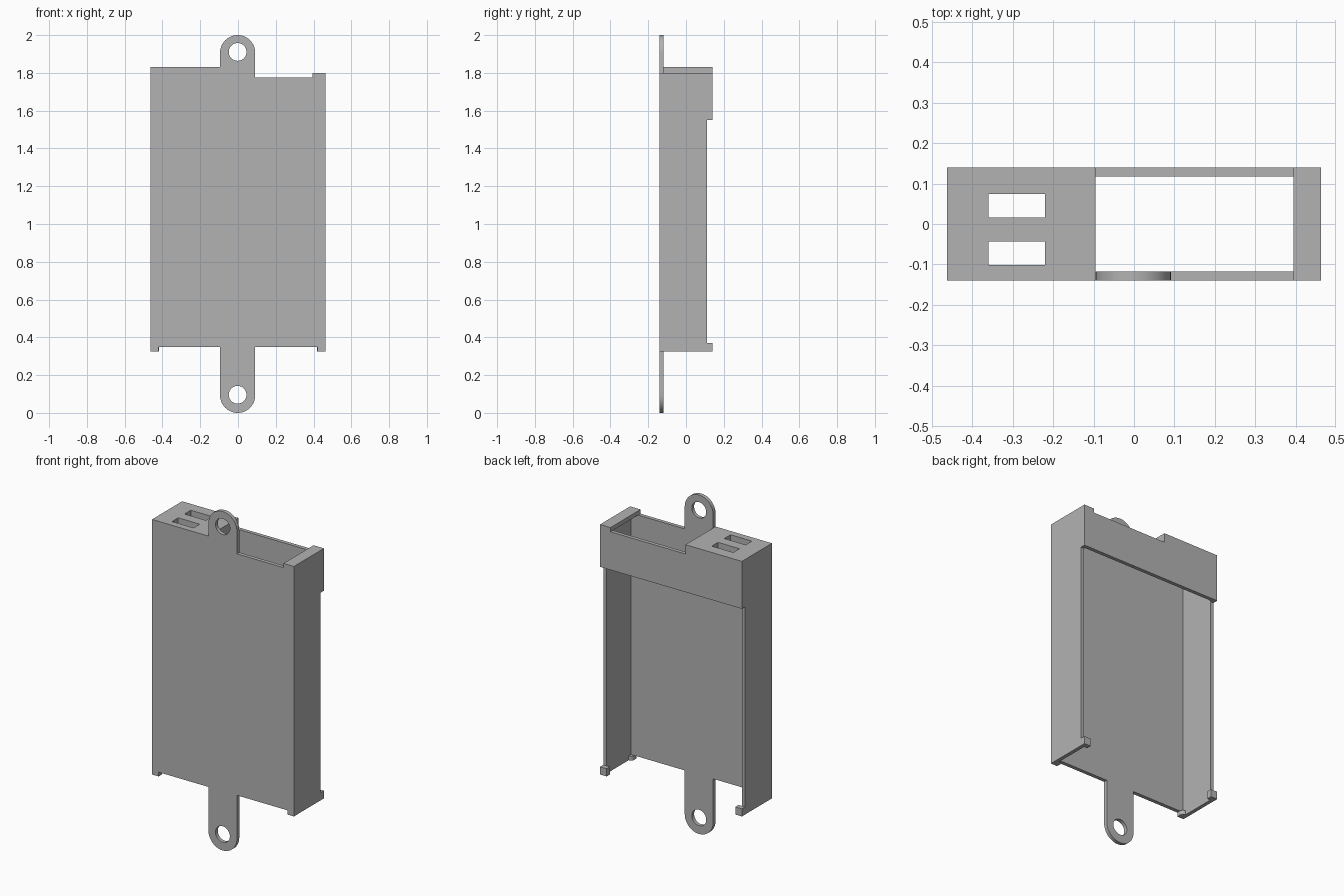
import bpy, bmesh
from math import sin, cos, pi, radians

cube = bpy.data.objects.get("Cube")
if cube:
    bpy.data.objects.remove(cube)

mat = bpy.data.materials.new("plain grey")
mat.use_nodes = True
GREY = (0.45, 0.45, 0.45, 1)
mat.diffuse_color = GREY
mat.node_tree.nodes["Principled BSDF"].inputs["Base Color"].default_value = GREY

W, D, T = 0.463, 0.14, 0.022            # half width, half depth, wall
LOW, FLOOR, RIM, CAP, TOP = 0.325, 0.35, 1.775, 1.80, 1.83
OPEN_L, OPEN_R = -0.095, 0.395          # top opening
CLIP = W - 0.043
TAB_X, TAB_R, HOLE_R = -0.002, 0.093, 0.047
parts = []


def panel(name, axis, start, end, outline, holes=()):
    """Flat outline with holes, extruded along an axis."""
    place = {"x": lambda u, v: (start, u, v),
             "y": lambda u, v: (u, start, v),
             "z": lambda u, v: (u, v, start)}[axis]
    bm = bmesh.new()
    edges = []
    for loop in (outline, *holes):
        vs = [bm.verts.new(place(u, v)) for u, v in loop]
        edges += [bm.edges.new((a, b)) for a, b in zip(vs, vs[1:] + vs[:1])]
    bmesh.ops.triangle_fill(bm, edges=edges, use_beauty=True)
    ext = bmesh.ops.extrude_face_region(bm, geom=bm.faces[:], use_keep_orig=True)
    shift = [end - start if a == axis else 0 for a in "xyz"]
    moved = [g for g in ext["geom"] if isinstance(g, bmesh.types.BMVert)]
    bmesh.ops.translate(bm, verts=moved, vec=shift)
    bmesh.ops.recalc_face_normals(bm, faces=bm.faces[:])
    mesh = bpy.data.meshes.new(name)
    bm.to_mesh(mesh)
    bm.free()
    mesh.materials.append(mat)
    obj = bpy.data.objects.new(name, mesh)
    bpy.context.collection.objects.link(obj)
    parts.append(obj)


def rect(u0, v0, u1, v1):
    return [(u0, v0), (u1, v0), (u1, v1), (u0, v1)]


def arc(cx, cz, r, a0, a1, n):
    angles = [a0 + (a1 - a0) * i / n for i in range(n + 1)]
    return [(cx + r * cos(a), cz + r * sin(a)) for a in angles]


def top_edge():
    """Stepped upper rim, from left to right of the opening."""
    right = [(W, CAP), (OPEN_R, CAP), (OPEN_R, RIM)]
    left = [(OPEN_L, TOP), (-W, TOP)]
    return right, left


right, left = top_edge()

# Front panel with both hanging tabs and bottom corner feet
low_z, high_z = TAB_R, 2 - TAB_R
outline = [(-W, LOW), (-CLIP, LOW), (-CLIP, FLOOR), (TAB_X - TAB_R, FLOOR)]
outline += arc(TAB_X, low_z, TAB_R, pi, 2 * pi, 24)
outline += [(TAB_X + TAB_R, FLOOR), (CLIP, FLOOR), (CLIP, LOW), (W, LOW)]
outline += right + [(TAB_X + TAB_R, RIM)]
outline += arc(TAB_X, high_z, TAB_R, 0, pi, 24) + left
holes = [arc(TAB_X, z, HOLE_R, 0, 2 * pi, 40)[:-1]
         for z in (low_z + 0.003, high_z + 0.004)]
panel("front_panel", "y", -D, -D + T, outline, holes)

# Back band across the upper end
panel("back_band", "y", D - T, D,
      [(-W, 1.55), (W, 1.55)] + right + [(OPEN_L, RIM)] + left)

# Side walls and bottom clips
for side, label, top in ((1, "left", CAP), (-1, "right", TOP)):
    panel(label + "_wall", "x", side * (W - T), side * W,
          [(-D + T, LOW), (D, LOW), (D, 0.37), (0.11, 0.37), (0.11, 1.55),
           (D - T, 1.55), (D - T, top), (-D + T, top)])
    panel(label + "_rear_clip", "z", LOW, 0.37,
          rect(side * CLIP, 0.11, side * (W - T), D))
    corner = (side * (W - T), -D + T)
    quarter = arc(*corner, T, pi / 2, pi / 2 + side * pi / 2, 8)
    panel(label + "_front_clip", "z", LOW, FLOOR, [corner] + quarter)

# Top plate with two slots, and the narrow end cap opposite
slots = [rect(-0.36, y, -0.22, y + 0.058) for y in (-0.101, 0.016)]
panel("slotted_top", "z", RIM, TOP, rect(-W + T, -D + T, OPEN_L, D - T), slots)
panel("end_cap", "z", RIM, CAP, rect(OPEN_R, -D + T, W - T, D - T))

# Smooth the rounded edges only
bpy.ops.object.select_all(action="DESELECT")
for obj in parts:
    obj.select_set(True)
bpy.context.view_layer.objects.active = parts[0]
bpy.ops.object.shade_smooth_by_angle(angle=radians(30))
